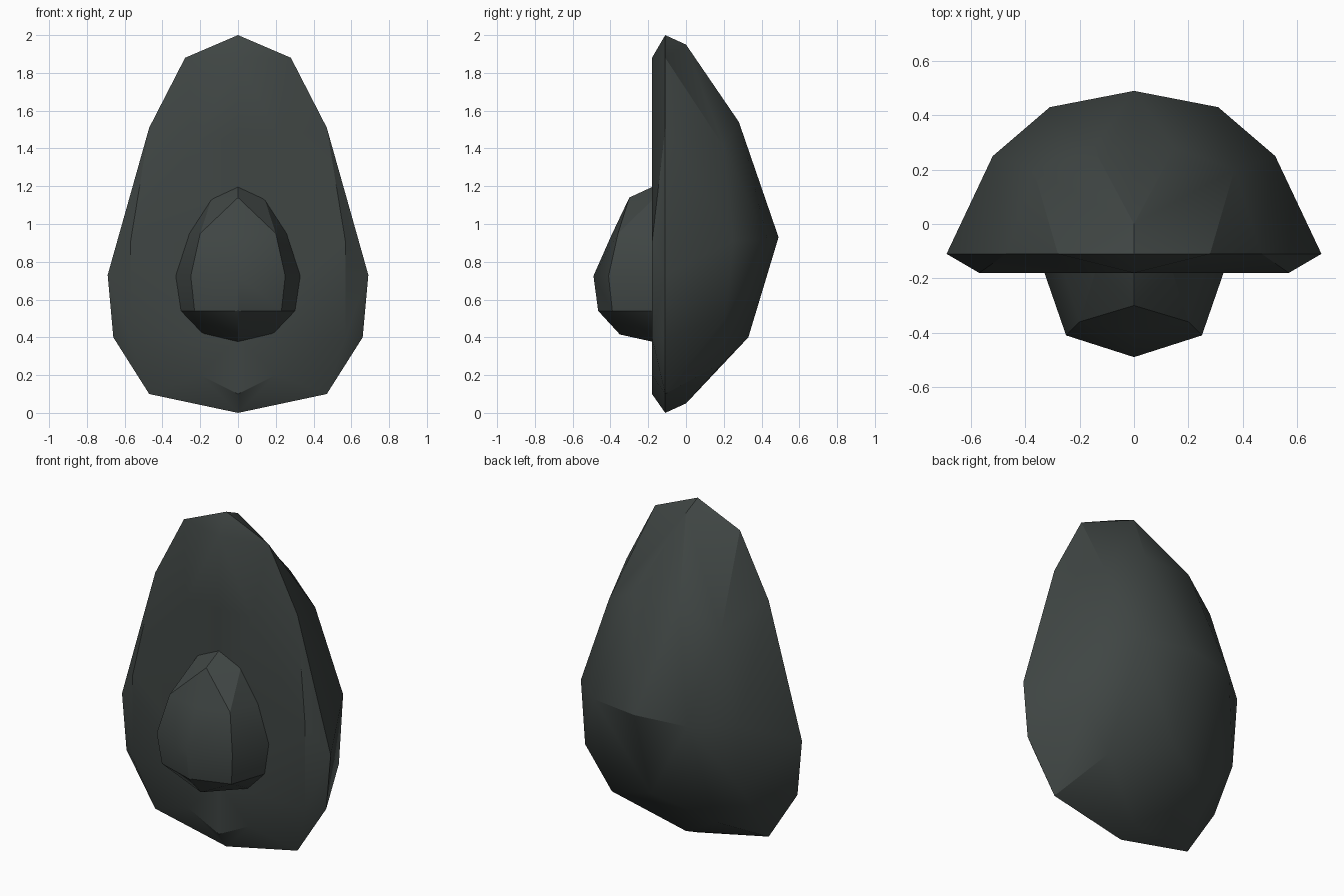
import bpy, bmesh, math

cube = bpy.data.objects.get("Cube")
if cube:
    bpy.data.objects.remove(cube, do_unlink=True)

skin = bpy.data.materials.new("dark_grey_green")
skin.use_nodes = True
colour = (0.05, 0.06, 0.057, 1)
skin.diffuse_color = colour
skin.node_tree.nodes["Principled BSDF"].inputs["Base Color"].default_value = colour


def half_loft(name, rows, flat_y, smooth_angle):
    """Skin the rows of one half, close it on the flat side, mirror across x."""
    bm = bmesh.new()
    grid = []
    for row in rows:
        points = row + [(0, flat_y, row[-1][2])]
        grid.append([bm.verts.new(p) for p in points])
    for low, high in zip(grid, grid[1:]):
        for i in range(len(low) - 1):
            bm.faces.new((low[i], low[i + 1], high[i + 1], high[i]))
    bmesh.ops.remove_doubles(bm, verts=bm.verts, dist=0.002)
    bmesh.ops.triangulate(bm, faces=bm.faces, quad_method='SHORT_EDGE')
    geom = bm.verts[:] + bm.edges[:] + bm.faces[:]
    copy = bmesh.ops.duplicate(bm, geom=geom)["geom"]
    for v in copy:
        if isinstance(v, bmesh.types.BMVert):
            v.co.x = -v.co.x
    bmesh.ops.remove_doubles(bm, verts=bm.verts, dist=0.002)
    bmesh.ops.recalc_face_normals(bm, faces=bm.faces)
    mesh = bpy.data.meshes.new(name)
    bm.to_mesh(mesh)
    bm.free()
    mesh.materials.append(skin)
    obj = bpy.data.objects.new(name, mesh)
    bpy.context.collection.objects.link(obj)
    bpy.ops.object.select_all(action='DESELECT')
    obj.select_set(True)
    bpy.context.view_layer.objects.active = obj
    bpy.ops.object.shade_smooth_by_angle(angle=math.radians(smooth_angle))


# Fruit half: back centre, back, side, rim and cut face, from bottom to top
rim, cut = -0.11, -0.18
base, crown = (0, 0, 0.05), (0, 0, 1.95)
low_rim = (0.47, rim, 0.1)
half_loft("fruit_half", [
    [base, base, base, (0, rim, 0), (0, cut, 0.1)],
    [base, base, low_rim, low_rim, (0.2, cut, 0.2)],
    [(0, 0.33, 0.4), (0.35, 0.2, 0.27), (0.52, 0.21, 0.51), (0.66, rim, 0.4), (0.57, cut, 0.4)],
    [(0, 0.49, 0.93), (0.31, 0.43, 0.92), (0.52, 0.25, 0.91), (0.69, rim, 0.73), (0.57, cut, 0.9)],
    [(0, 0.275, 1.54), (0.15, 0.28, 1.54), (0.37, 0.2, 1.41), (0.47, rim, 1.51), (0.22, cut, 1.45)],
    [crown, crown, crown, (0.28, rim, 1.88), (0, cut, 1.88)],
    [crown, crown, crown, (0, rim, 2), (0, cut, 1.88)],
], cut, 30)

# Stone: front ridge, cheek and seat in the cut face, from bottom to top
seat = -0.17
tip, toe = (0, -0.3, 1.14), (0, -0.35, 0.415)
half_loft("stone", [
    [(0, seat, 0.375)] * 3,
    [toe, toe, (0.19, seat, 0.42)],
    [(0, -0.465, 0.54), (0.23, -0.39, 0.54), (0.305, seat, 0.54)],
    [(0, -0.49, 0.725), (0.25, -0.41, 0.725), (0.333, seat, 0.725)],
    [(0, -0.395, 0.94), (0.2, -0.36, 0.95), (0.26, seat, 0.95)],
    [tip, tip, (0.14, seat, 1.135)],
    [(0, seat, 1.2)] * 3,
], seat, 25)
